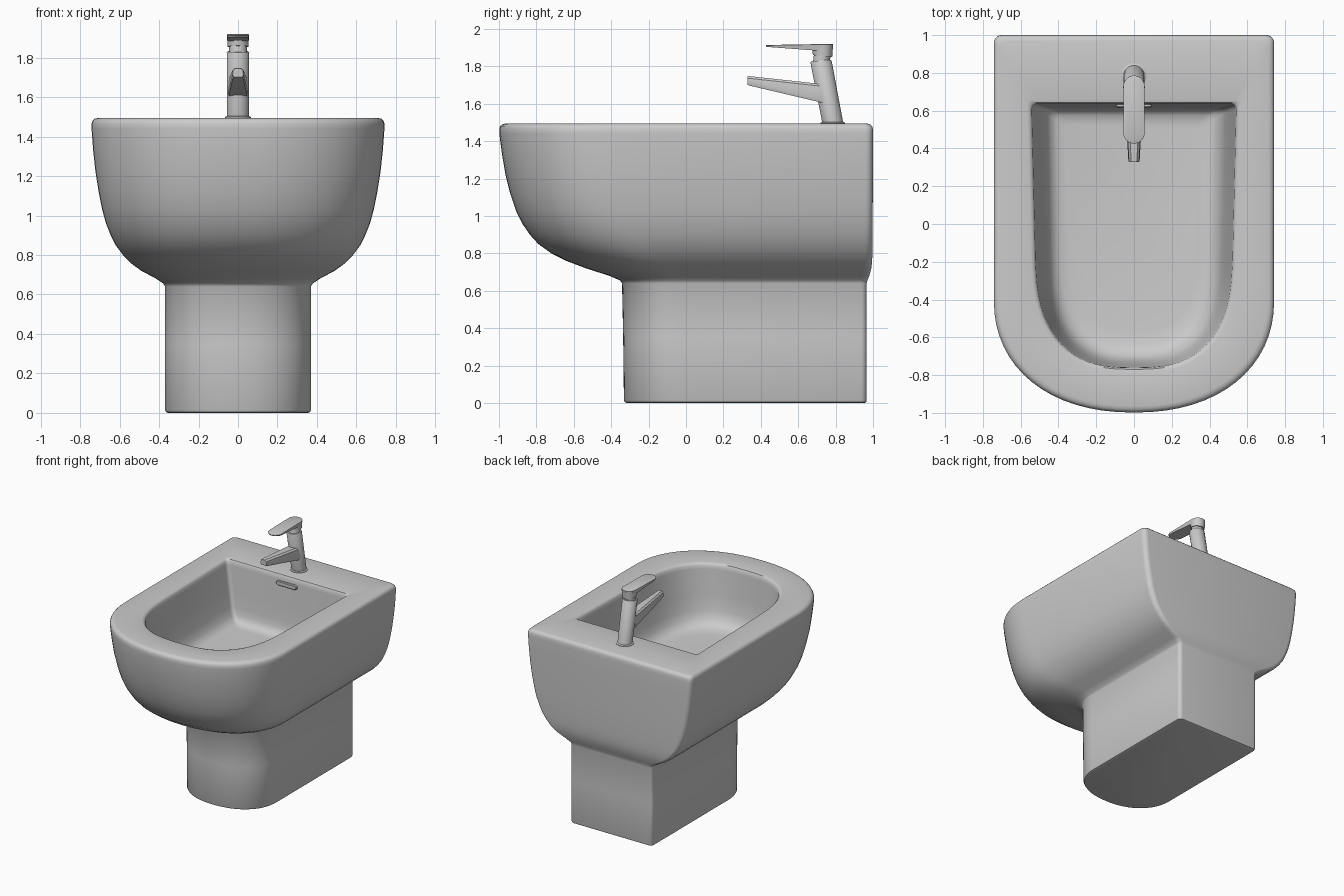
import bpy, bmesh, math
from mathutils import Vector

if "Cube" in bpy.data.objects:
    bpy.data.objects.remove(bpy.data.objects["Cube"])


def loft(name, rings, angle=40):
    """Skin equal-length point rings and cap both ends."""
    bm = bmesh.new()
    loops = [[bm.verts.new(p) for p in r] for r in rings]
    n = len(loops[0])
    for a, b in zip(loops, loops[1:]):
        for i in range(n):
            j = (i + 1) % n
            bm.faces.new((a[i], a[j], b[j], b[i]))
    bm.faces.new(loops[0][::-1])
    bm.faces.new(loops[-1])
    bmesh.ops.recalc_face_normals(bm, faces=bm.faces)
    me = bpy.data.meshes.new(name)
    bm.to_mesh(me)
    bm.free()
    ob = bpy.data.objects.new(name, me)
    bpy.context.collection.objects.link(ob)
    bpy.ops.object.select_all(action='DESELECT')
    ob.select_set(True)
    bpy.context.view_layer.objects.active = ob
    bpy.ops.object.shade_smooth_by_angle(angle=math.radians(angle))
    return ob


def d_ring(z, w, front, back, depth, n=2.2, rc=0.04, taper=0.0):
    """D outline: rounded front, straight sides, tight back corners."""
    pts = []
    for i in range(33):
        t = math.pi * i / 32
        c, s = math.cos(t), math.sin(t)
        x = w * math.copysign(abs(c) ** (2 / n), c)
        pts.append((-x, front + depth - depth * abs(s) ** (2 / n)))
    for sx in (1, -1):
        corner = []
        for i in range(6):
            t = math.pi / 2 * i / 5
            corner.append((sx * (w - rc + rc * math.cos(t)), back - rc + rc * math.sin(t)))
        pts += corner if sx > 0 else corner[::-1]
    return [(x * (1 - taper * ((back - y) / (back - front)) ** 2), y, z) for x, y in pts]


def disc(center, r, tilt=0.0, n=32):
    """Circle tilted about x."""
    c = Vector(center)
    return [c + Vector((r * math.cos(a), r * math.sin(a) * math.cos(tilt), r * math.sin(a) * math.sin(tilt)))
            for a in (2 * math.pi * i / n for i in range(n))]


# ceramic body: pedestal, bowl, rim and basin in one skin
outer = [  # z, half width, front, back, front curve depth
    (0.0, .355, -.315, .955, .29), (.004, .365, -.327, .963, .30), (.015, .37, -.332, .966, .30),
    (.35, .37, -.336, .966, .30), (.64, .37, -.342, .966, .30), (.655, .378, -.352, .97, .31),
    (.68, .415, -.41, .98, .35), (.72, .49, -.535, .991, .42), (.76, .545, -.64, .995, .47),
    (.80, .583, -.72, .997, .50), (.85, .62, -.79, .997, .53), (.90, .645, -.835, .997, .545),
    (.96, .669, -.876, .998, .56), (1.03, .688, -.91, .998, .57), (1.12, .706, -.94, .999, .58),
    (1.22, .722, -.965, .999, .59), (1.33, .734, -.984, 1.0, .60), (1.44, .742, -.998, 1.0, .60),
    (1.465, .742, -.998, .999, .60), (1.48, .737, -.993, .995, .60), (1.49, .727, -.982, .985, .595),
    (1.494, .71, -.965, .968, .585)]
inner = [
    (1.494, .565, -.785, .658, .56), (1.49, .55, -.77, .643, .55), (1.478, .541, -.762, .636, .55),
    (1.45, .537, -.759, .634, .55), (1.25, .505, -.745, .624, .54), (1.13, .483, -.73, .616, .53),
    (1.07, .465, -.71, .61, .52), (1.035, .44, -.68, .597, .50), (1.018, .41, -.64, .575, .47),
    (1.01, .36, -.57, .53, .43)]
rings = [d_ring(*r, rc=.03 if r[0] < .65 else .04) for r in outer]
rings += [d_ring(*r, n=2.7, rc=.03, taper=.1) for r in inner]
loft("ceramic_body", rings)

# overflow slot plate on the rear basin wall
slot = []
for y, g in ((.65, 0), (.622, 0), (.617, -.005)):
    slot.append([(sx * .075 + (.018 + g) * math.cos(a), y, 1.425 + (.018 + g) * math.sin(a))
                 for sx, a0 in ((1, -math.pi / 2), (-1, math.pi / 2))
                 for a in (a0 + math.pi * i / 8 for i in range(9))])
loft("overflow_slot", slot)

# tap base ring, leaning body and neck
loft("tap_base", [disc((0, .785, 1.488), .066), disc((0, .785, 1.498), .066), disc((0, .784, 1.503), .058)])
lean = math.radians(11)
loft("tap_body", [disc((0, .787, 1.485), .056), disc((0, .722, 1.825), .057, lean * .4),
                  disc((0, .721, 1.831), .053, lean * .4)])
loft("tap_neck", [disc((0, .723, 1.82), .045), disc((0, .73, 1.87), .045)])

# tapered spout
spout = []
for y, w, lo, hi in ((.73, .052, 1.605, 1.705), (.335, .03, 1.698, 1.748), (.328, .027, 1.702, 1.746)):
    c = .012
    spout.append([(-w + c * .4, y, lo), (w - c * .4, y, lo), (w, y, lo + c), (w * .9, y, hi - c),
                  (w * .9 - c, y, hi), (-w * .9 + c, y, hi), (-w * .9, y, hi - c), (-w, y, lo + c)])
loft("tap_spout", spout, 30)

# handle head and thin lever blade
loft("handle_head", [disc((0, .73, 1.855), .052, -.1), disc((0, .73, 1.908), .056)])


def blade(top, g=0.0):
    pts = []
    for yc, a0 in ((.73, 0), (.482, math.pi)):
        pts += [((.056 - g) * math.cos(a), yc + (.056 - g) * math.sin(a))
                for a in (a0 + math.pi * i / 14 for i in range(15))]
    return [(x, y, (1.912 + .006 * (y - .43) / .35) if top else 1.904 - .026 * (y - .43) / .35) for x, y in pts]


loft("handle_lever", [blade(False, .004), blade(True), [(x, y, z + .002) for x, y, z in blade(True, .004)]])
